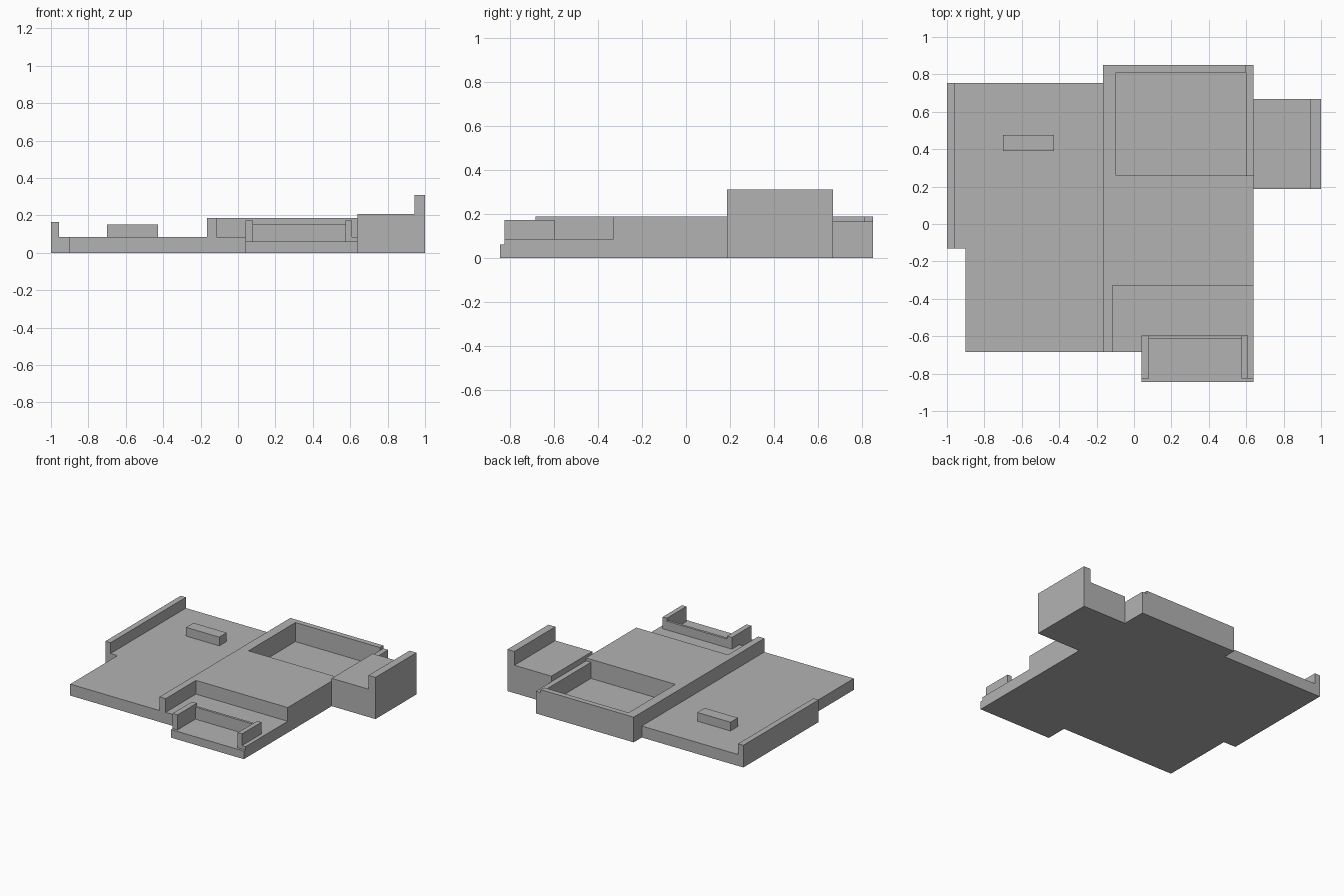
import bpy
import bmesh

cube = bpy.data.objects.get("Cube")
if cube:
    bpy.data.objects.remove(cube, do_unlink=True)

grey = bpy.data.materials.new("plain_grey")
grey.use_nodes = True
colour = (0.45, 0.45, 0.45, 1)
grey.diffuse_color = colour
grey.node_tree.nodes["Principled BSDF"].inputs["Base Color"].default_value = colour


def prism(name, outline, bottom, top):
    """Solid with a flat outline, extruded upwards."""
    bm = bmesh.new()
    face = bm.faces.new([bm.verts.new((x, y, bottom)) for x, y in outline])
    result = bmesh.ops.extrude_face_region(bm, geom=[face])
    for item in result["geom"]:
        if isinstance(item, bmesh.types.BMVert):
            item.co.z = top
    bmesh.ops.recalc_face_normals(bm, faces=bm.faces)
    mesh = bpy.data.meshes.new(name)
    bm.to_mesh(mesh)
    bm.free()
    mesh.materials.append(grey)
    obj = bpy.data.objects.new(name, mesh)
    bpy.context.collection.objects.link(obj)
    return obj


def box(name, x0, x1, y0, y1, bottom, top):
    return prism(name, [(x0, y0), (x1, y0), (x1, y1), (x0, y1)], bottom, top)


def cut(target, name, *size):
    """Subtract a box from the target and discard the cutter."""
    cutter = box(name, *size)
    cutter.hide_render = True
    mod = target.modifiers.new(name, "BOOLEAN")
    mod.operation = "DIFFERENCE"
    mod.solver = "EXACT"
    mod.object = cutter
    bpy.context.view_layer.objects.active = target
    bpy.ops.object.modifier_apply(modifier=mod.name)
    bpy.data.objects.remove(cutter, do_unlink=True)


# Low deck with a notched corner, its edge wall and a small raised block
prism("low_deck", [(-0.9, -0.685), (-0.165, -0.685), (-0.165, 0.755),
                   (-1, 0.755), (-1, -0.13), (-0.9, -0.13)], 0, 0.085)
box("edge_wall", -1, -0.957, -0.13, 0.755, 0.085, 0.165)
box("raised_block", -0.7, -0.427, 0.39, 0.477, 0.085, 0.15)

# High deck: sunken pit, lowered side rim, front ledge and tray recess
deck = box("high_deck", -0.165, 0.64, -0.685, 0.85, 0, 0.187)
cut(deck, "pit_cutter", -0.095, 0.6, 0.26, 0.81, 0.045, 0.3)
cut(deck, "rim_cutter", 0.6, 0.7, 0.26, 0.9, 0.165, 0.3)
cut(deck, "ledge_cutter", -0.115, 0.7, -0.8, -0.33, 0.085, 0.3)
cut(deck, "tray_cutter", 0.08, 0.575, -0.8, -0.615, 0.06, 0.3)

# Front tray: base, side walls, low back wall and side step
box("tray_base", 0.04, 0.64, -0.845, -0.685, 0, 0.06)
for side, x0, x1 in (("right", 0.04, 0.08), ("left", 0.575, 0.61)):
    box(side + "_tray_wall_front", x0, x1, -0.825, -0.685, 0.06, 0.172)
    box(side + "_tray_wall_back", x0, x1, -0.685, -0.597, 0.085, 0.172)
box("tray_back_wall", 0.08, 0.575, -0.615, -0.597, 0.085, 0.15)
box("tray_side_step", 0.61, 0.64, -0.825, -0.685, 0.06, 0.085)

# Side wing with a tall outer wall
box("side_wing", 0.64, 1, 0.187, 0.668, 0, 0.207)
box("wing_wall", 0.943, 1, 0.187, 0.668, 0.207, 0.31)
